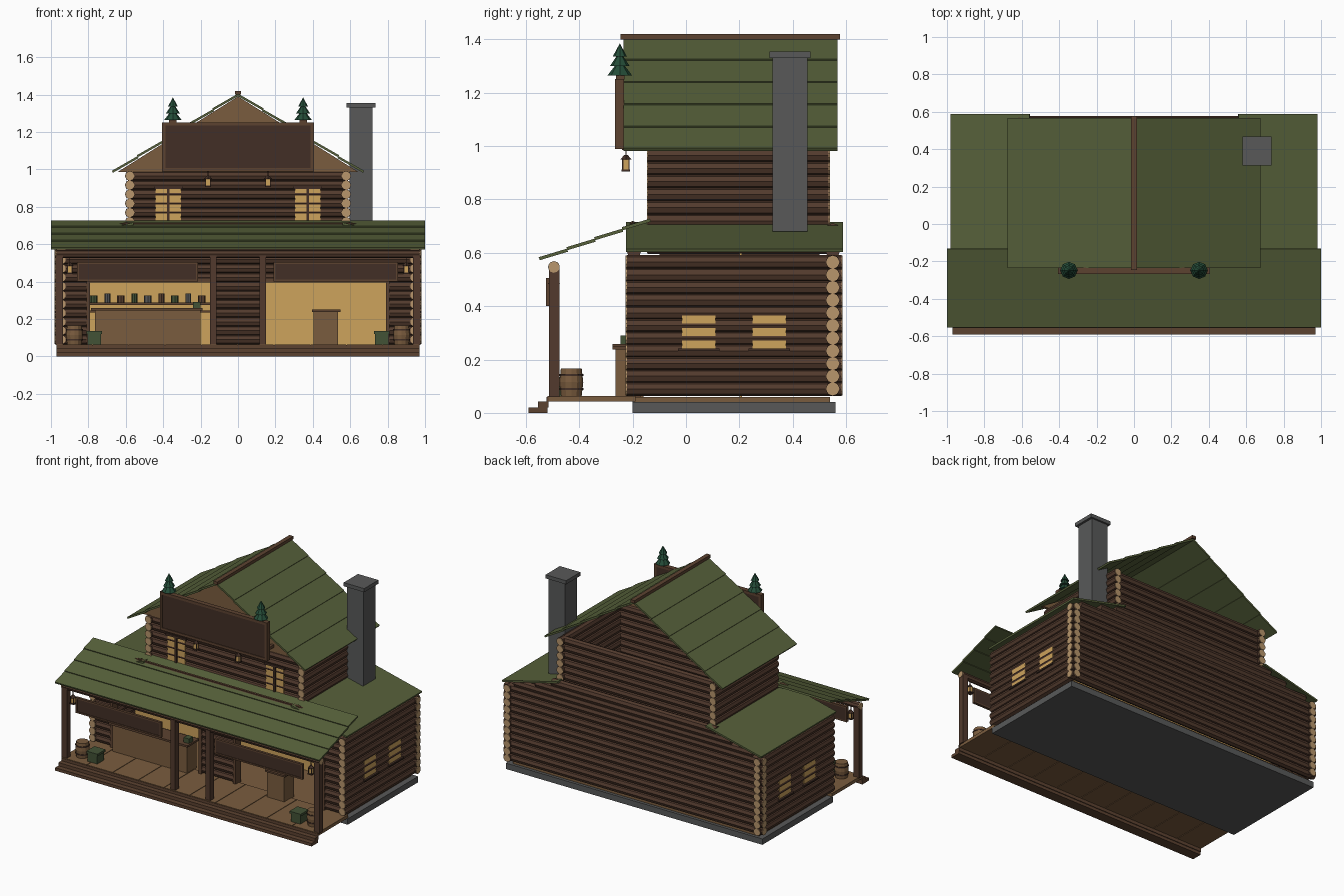
import bpy, bmesh, math
from mathutils import Vector, Matrix

if "Cube" in bpy.data.objects:
    bpy.data.objects.remove(bpy.data.objects["Cube"])


def srgb(*c):
    f = [(v / 255 / 12.92) if v < 10 else ((v / 255 + .055) / 1.055) ** 2.4 for v in c]
    return (*f, 1)


COLORS = {"roof_green": (86, 96, 58), "log_brown": (82, 58, 45), "panel_brown": (66, 47, 38),
          "trim_brown": (92, 66, 48), "wood_brown": (122, 92, 62), "window_glow": (205, 163, 92),
          "log_end": (184, 150, 108), "stone_grey": (88, 89, 89), "pine_green": (36, 76, 56),
          "crate_green": (66, 82, 54)}
MATS = {}
for k, c in COLORS.items():
    MATS[k] = bpy.data.materials.new(k)
    MATS[k].diffuse_color = srgb(*c)


def finish(bm, name, mat):
    bmesh.ops.recalc_face_normals(bm, faces=bm.faces)
    me = bpy.data.meshes.new(name)
    bm.to_mesh(me)
    bm.free()
    me.materials.append(MATS[mat])
    ob = bpy.data.objects.new(name, me)
    bpy.context.collection.objects.link(ob)
    return ob


def box(bm, x0, x1, y0, y1, z0, z1):
    m = Matrix.Translation(((x0 + x1) / 2, (y0 + y1) / 2, (z0 + z1) / 2)) @ \
        Matrix.Diagonal((x1 - x0, y1 - y0, z1 - z0, 1))
    bmesh.ops.create_cube(bm, size=1, matrix=m)


def cyl(bm, p0, p1, r, r2=None, n=8):
    p0, p1 = Vector(p0), Vector(p1)
    d = p1 - p0
    m = Matrix.Translation((p0 + p1) / 2) @ d.to_track_quat('Z', 'Y').to_matrix().to_4x4()
    bmesh.ops.create_cone(bm, cap_ends=True, segments=n, radius1=r, radius2=r if r2 is None else r2,
                          depth=d.length, matrix=m)


def boxes(name, mat, *dims):
    bm = bmesh.new()
    for d in dims:
        box(bm, *d)
    return finish(bm, name, mat)


def mx(d):
    # mirror a box across x
    return (-d[1], -d[0], *d[2:])


def both(*dims):
    return [e for d in dims for e in (d, mx(d))]


def courses(name, a0, a1, b0, b1, n, t=.012, lap=.006):
    # lapped roof boards from the top edge a0-a1 down to the bottom edge b0-b1
    bm = bmesh.new()
    a0, a1, b0, b1 = map(Vector, (a0, a1, b0, b1))
    nor = (a1 - a0).cross(b0 - a0).normalized()
    nor *= 1 if nor.z > 0 else -1
    for i in range(n):
        q = [a0.lerp(b0, i / n), a1.lerp(b1, i / n), a1.lerp(b1, (i + 1) / n), a0.lerp(b0, (i + 1) / n)]
        up = [0, 0, lap, lap]
        top = [bm.verts.new(p + nor * u) for p, u in zip(q, up)]
        bot = [bm.verts.new(p + nor * (u - t)) for p, u in zip(q, up)]
        bm.faces.new(top)
        bm.faces.new(bot[::-1])
        for j in range(4):
            k = (j + 1) % 4
            bm.faces.new((top[j], bot[j], bot[k], top[k]))
    return finish(bm, name, "roof_green")


# foundation, floor, deck boards and steps
boxes("foundation", "stone_grey", (-.97, .97, -.2, .56, 0, .04))
boxes("inner_floor", "wood_brown", (-.93, .93, -.2, .54, .04, .06))
boxes("deck_boards", "wood_brown",
      *[(-.97 + i * .194, -.97 + i * .194 + .19, -.52, -.19, .042, .064) for i in range(10)])
boxes("deck_edge", "trim_brown", (-.97, .97, -.522, -.515, .035, .06))
boxes("steps", "trim_brown", (-.97, .97, -.59, -.52, 0, .02), (-.97, .97, -.555, -.515, .02, .042))

# log walls with pale end caps
R, P = .027, .0475
logs, ends = bmesh.new(), bmesh.new()


def log(p0, p1, caps=True):
    cyl(logs, p0, p1, R)
    if caps:
        d = (Vector(p1) - Vector(p0)).normalized() * .004
        for p, s in ((p0, -1), (p1, 1)):
            cyl(ends, Vector(p) - d * s, Vector(p) + d * s, .0245, n=10)


for k in range(11):  # lower storey
    z = .09 + k * P
    for s in (-1, 1):
        log((s * .945, -.222, z), (s * .945, .582, z))
        if z < .4:
            log((s * .8, -.195, z), (s * .94, -.195, z), False)
    log((-.976, .55, z), (.976, .55, z))
    if z < .4:
        log((-.12, -.195, z), (.12, -.195, z), False)
    else:
        log((-.94, -.195, z), (.94, -.195, z), False)
for z, x in ((.605, .9), (.645, .74), (.685, .62)):  # rows closing under the side roofs
    for y in (-.195, .55):
        log((-x, y, z), (x, y, z), False)
for k in range(8):  # upper storey
    z = .965 - k * .049
    for s in (-1, 1):
        log((s * .578, -.142, z), (s * .578, .535, z))
    for y in (-.11, .495):
        log((-.575, y, z), (.575, y, z), False)
finish(logs, "log_walls", "log_brown")
finish(ends, "log_ends", "log_end")
boxes("upper_floor", "log_brown", (-.58, .58, -.1, .5, .58, .6))

# glowing inner wall, opening trim
boxes("inner_wall", "window_glow", (-.92, .92, .2, .21, .06, .6))
boxes("opening_trim", "trim_brown", *both((.79, .81, -.225, -.17, .06, .4), (.12, .14, -.225, -.17, .06, .4)),
      *both((.12, .81, -.225, -.17, .395, .415)))

# windows
boxes("side_windows", "window_glow", *both((.95, .9685, -.015, .11, .24, .365), (.95, .9685, .25, .375, .24, .365)))
boxes("side_window_sills", "panel_brown",
      *both((.95, .982, -.03, .125, .232, .242), (.95, .982, .235, .39, .232, .242)))
boxes("upper_windows", "window_glow", *both((.305, .365, -.1345, -.11, .68, .9), (.38, .44, -.1345, -.11, .68, .9)))
boxes("upper_window_frames", "panel_brown", *both((.365, .38, -.142, -.11, .68, .9), (.295, .45, -.142, -.11, .895, .908)))

# roofs
for s, side in ((-1, "left"), (1, "right")):
    courses(side + "_main_roof", (0, -.235, 1.405), (0, .567, 1.405), (s * .672, -.235, .987), (s * .672, .567, .987), 5)
    courses(side + "_side_roof", (s * .56, -.225, .716), (s * .56, .588, .716),
            (s * .98, -.225, .615), (s * .98, .588, .615), 1, lap=0)
courses("porch_roof", (-1, -.135, .728), (1, -.135, .728), (-1, -.55, .578), (1, -.55, .578), 4)
boxes("ridge_cap", "trim_brown", (-.015, .015, -.245, .577, 1.4, 1.42))
bm = bmesh.new()
cyl(bm, (-.6, -.2, .708), (.6, -.2, .708), .008, n=6)
for s in (-1, 1):
    cyl(bm, (s * .59, -.2, .708), (s * .64, -.2, .708), .012, 0, n=6)
finish(bm, "roof_pole", "trim_brown")

# front gable panel
bm = bmesh.new()
tri = [bm.verts.new(p) for p in ((-.645, -.125, .985), (.645, -.125, .985), (0, -.125, 1.39))]
f = bm.faces.new(tri)
r = bmesh.ops.extrude_face_region(bm, geom=[f])
bmesh.ops.translate(bm, vec=(0, .02, 0), verts=[v for v in r["geom"] if isinstance(v, bmesh.types.BMVert)])
finish(bm, "front_gable", "wood_brown")


# sign boards
def sign(name, x0, x1, y, z0, z1, b, depth):
    boxes(name + "_panel", "panel_brown", (x0 + b, x1 - b, y - .004, y + depth, z0 + b, z1 - b))
    boxes(name + "_frame", "trim_brown", (x0, x1, y - .008, y + depth, z0, z0 + b), (x0, x1, y - .008, y + depth, z1 - b, z1),
          (x0, x0 + b, y - .008, y + depth, z0 + b, z1 - b), (x1 - b, x1, y - .008, y + depth, z0 + b, z1 - b))


sign("upper_sign", -.405, .405, -.258, .99, 1.252, .018, .025)
sign("left_porch_sign", -.86, -.215, -.517, .4, .505, .01, .01)
sign("right_porch_sign", .19, .855, -.517, .4, .505, .01, .01)
boxes("sign_supports", "trim_brown", *both((.34, .36, -.24, -.115, 1.02, 1.04), (.33, .37, -.262, -.23, 1.25, 1.265)))

# porch posts and beam
boxes("porch_posts", "log_brown", *both((.935, .975, -.514, -.475, .06, .54), (.115, .15, -.514, -.475, .06, .54)))
bm = bmesh.new()
cyl(bm, (-.972, -.495, .547), (.972, -.495, .547), .022)
finish(bm, "porch_beam", "log_brown")
bm = bmesh.new()
for s in (-1, 1):
    cyl(bm, (s * .97, -.495, .547), (s * .978, -.495, .547), .022, n=10)
finish(bm, "beam_ends", "log_end")

# chimney
boxes("chimney", "stone_grey", (.595, .72, .325, .455, .68, 1.335), (.58, .735, .313, .467, 1.33, 1.355))

# small pines on the sign
bm, tr = bmesh.new(), bmesh.new()
for s in (-1, 1):
    x, y = s * .348, -.248
    for z, rad, h in ((1.265, .046, .06), (1.3, .037, .055), (1.335, .027, .05)):
        cyl(bm, (x, y, z), (x, y, z + h), rad, 0)
    cyl(tr, (x, y, 1.25), (x, y, 1.27), .01, n=6)
finish(bm, "pine_needles", "pine_green")
finish(tr, "pine_trunks", "trim_brown")

# hanging lanterns
glow, fr = bmesh.new(), bmesh.new()
for x, y, z in ((-.16, -.225, .905), (.16, -.225, .905), (-.9, -.495, .44), (.9, -.495, .44)):
    box(glow, x - .011, x + .011, y - .011, y + .011, z + .008, z + .044)
    box(fr, x - .016, x + .016, y - .016, y + .016, z, z + .008)
    cyl(fr, (x, y, z + .044), (x, y, z + .062), .022, .006, n=4)
    box(fr, x - .002, x + .002, y - .002, y + .002, z + .06, z + .09)
    for a in (-1, 1):
        for b in (-1, 1):
            box(fr, x + a * .012 - .002, x + a * .012 + .002, y + b * .012 - .002, y + b * .012 + .002, z, z + .046)
finish(glow, "lantern_glow", "window_glow")
finish(fr, "lantern_frames", "panel_brown")
boxes("lantern_bracket", "trim_brown", *both((.155, .165, -.24, -.11, .985, .995)))

# counters
boxes("counter_bodies", "wood_brown", (-.765, -.2, -.265, -.16, .06, .247), (.405, .535, -.265, -.16, .06, .24))
boxes("counter_tops", "trim_brown", (-.785, -.19, -.275, -.15, .245, .258), (.395, .548, -.275, -.15, .238, .25))
boxes("counter_box", "crate_green", (-.24, -.2, -.245, -.2, .258, .29))

# shelf with jars
boxes("shelves", "trim_brown", (-.82, -.15, .13, .2, .275, .288), (-.82, -.15, .13, .2, .235, .245))
for j, mat in enumerate(("crate_green", "stone_grey", "trim_brown")):
    bm = bmesh.new()
    for i in range(j, 9, 3):
        x = -.77 + i * .072
        cyl(bm, (x, .165, .288), (x, .165, .325 + .012 * (i % 2)), .02 - .004 * (i % 2))
    finish(bm, ("green", "grey", "brown")[j] + "_jars", mat)

# barrels and crates
bm, hoop = bmesh.new(), bmesh.new()
for s in (-1, 1):
    x, y = s * .875, -.43
    cyl(bm, (x, y, .064), (x, y, .115), .039, .045, n=12)
    cyl(bm, (x, y, .115), (x, y, .166), .045, .039, n=12)
    for z in (.085, .138):
        cyl(hoop, (x, y, z), (x, y, z + .008), .0455, n=12)
finish(bm, "barrels", "wood_brown")
finish(hoop, "barrel_hoops", "panel_brown")
boxes("crates", "crate_green", *both((.732, .804, -.475, -.4, .064, .12), (.726, .81, -.481, -.394, .12, .135)))

for m in bpy.data.materials:
    if m.users and not m.is_grease_pencil:
        m.use_nodes = True
        m.node_tree.nodes["Principled BSDF"].inputs["Base Color"].default_value = m.diffuse_color
